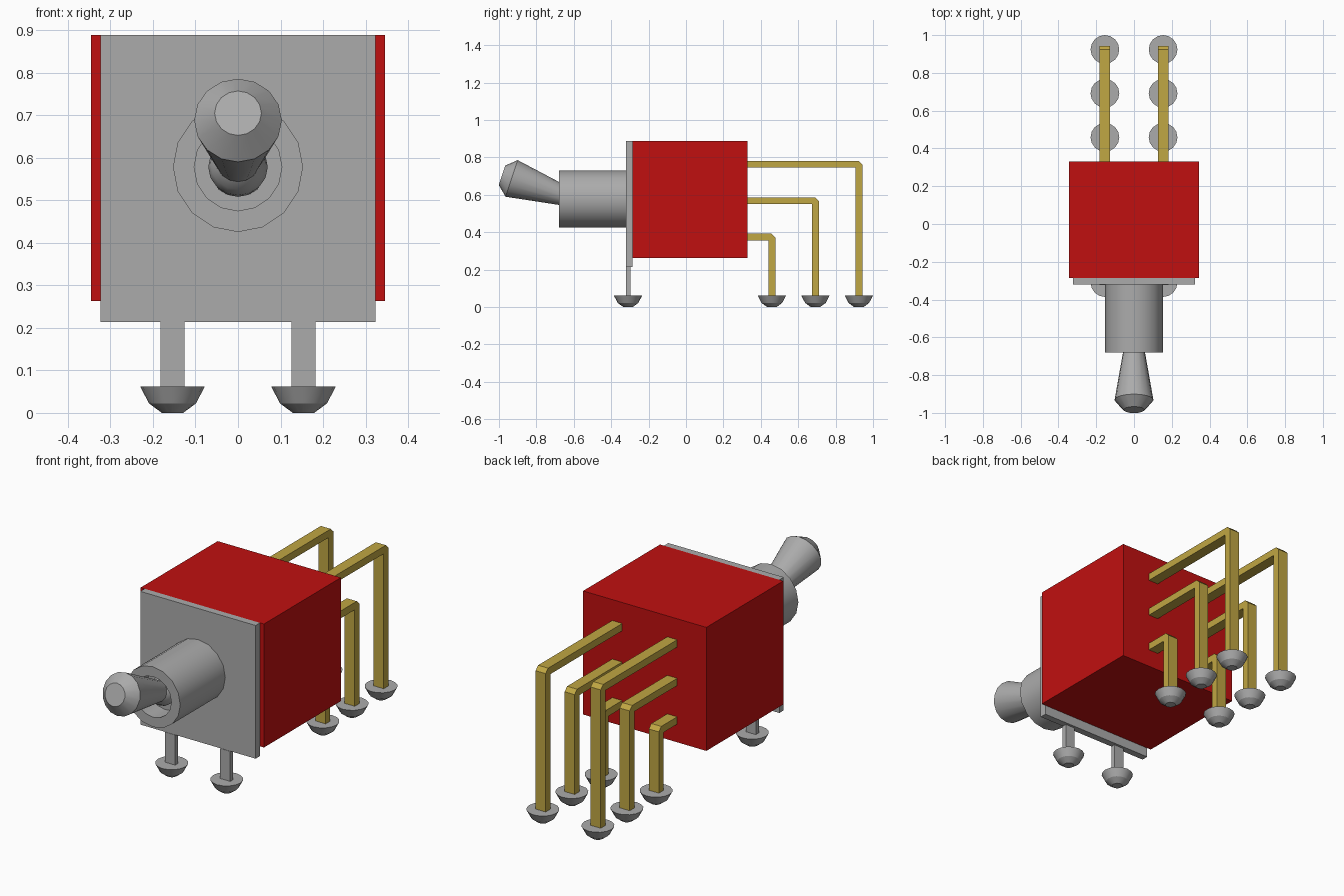
import bpy
import bmesh
import math
from mathutils import Matrix, Vector

cube = bpy.data.objects.get("Cube")
if cube:
    bpy.data.objects.remove(cube, do_unlink=True)


def material(name, rgb):
    m = bpy.data.materials.new(name)
    m.use_nodes = True
    m.diffuse_color = (*rgb, 1)
    m.node_tree.nodes["Principled BSDF"].inputs["Base Color"].default_value = (*rgb, 1)
    return m


RED = material("red plastic", (0.53, 0.005, 0.005))
GREY = material("grey metal", (0.41, 0.41, 0.41))
GOLD = material("gold contact", (0.53, 0.385, 0.056))


def finish(name, bm, mat, smooth=False):
    bmesh.ops.recalc_face_normals(bm, faces=bm.faces[:])
    mesh = bpy.data.meshes.new(name)
    bm.to_mesh(mesh)
    bm.free()
    mesh.materials.append(mat)
    ob = bpy.data.objects.new(name, mesh)
    bpy.context.collection.objects.link(ob)
    if smooth:
        bpy.ops.object.select_all(action='DESELECT')
        ob.select_set(True)
        bpy.context.view_layer.objects.active = ob
        bpy.ops.object.shade_smooth_by_angle(angle=math.radians(25))
    return ob


def box(name, lo, hi, mat):
    lo, hi = Vector(lo), Vector(hi)
    bm = bmesh.new()
    bmesh.ops.create_cube(bm, size=1, matrix=Matrix.Translation((lo + hi) / 2)
                          @ Matrix.Diagonal((*(hi - lo), 1)))
    return finish(name, bm, mat)


def lathe(name, profile, origin, tilt, mat, sides=16):
    """Spin (radius, height) points about an axis tilted from +z towards -y."""
    bm = bmesh.new()
    place = Matrix.Translation(origin) @ Matrix.Rotation(math.radians(tilt), 4, 'X')
    rings = []
    for r, h in profile:
        angles = [2 * math.pi * i / sides for i in range(sides)]
        rings.append([bm.verts.new(place @ Vector((r * math.cos(a), r * math.sin(a), h)))
                      for a in angles])
    for a, b in zip(rings, rings[1:]):
        for i in range(sides):
            j = (i + 1) % sides
            bm.faces.new((a[i], a[j], b[j], b[i]))
    bm.faces.new(rings[0])
    bm.faces.new(rings[-1])
    return finish(name, bm, mat, True)


def extrude_x(name, outline, x, half, mat):
    """Extrude a (y, z) outline across x."""
    bm = bmesh.new()
    face = bm.faces.new([bm.verts.new((x - half, y, z)) for y, z in outline])
    new = bmesh.ops.extrude_face_region(bm, geom=[face])["geom"]
    bmesh.ops.translate(bm, vec=(2 * half, 0, 0),
                        verts=[v for v in new if isinstance(v, bmesh.types.BMVert)])
    return finish(name, bm, mat)


# Housing and front bracket plate
box("housing", (-0.345, -0.285, 0.263), (0.345, 0.33, 0.888), RED)
box("bracket_plate", (-0.323, -0.32, 0.214), (0.323, -0.285, 0.888), GREY)

# Hollow bushing and tilted toggle lever with ball pivot
lathe("bushing", [(0.153, 0.31), (0.153, 0.68), (0.103, 0.68), (0.103, 0.58)],
      (0, 0, 0.578), 90, GREY)
lathe("toggle_lever",
      [(0.027, -0.065), (0.05, -0.05), (0.065, -0.027), (0.07, 0), (0.065, 0.027),
       (0.052, 0.047), (0.103, 0.35), (0.055, 0.404)],
      (0, -0.6, 0.578), 71.75, GREY)

# Solder blobs, bracket legs and bent contact pins, on both sides
BLOB = [(0.025, 0), (0.055, 0.022), (0.076, 0.062)]
HALF, THICK, BEVEL = 0.028, 0.037, 0.02
for side, x in (("left", 0.154), ("right", -0.154)):
    box(f"bracket_leg_{side}", (x - HALF, -0.322, 0.05), (x + HALF, -0.298, 0.214), GREY)
    lathe(f"bracket_solder_{side}", BLOB, (x, -0.31, 0), 0, GREY)
    for row, y, top in (("lower", 0.459, 0.392), ("middle", 0.692, 0.587),
                        ("upper", 0.924, 0.782)):
        back, front = y + THICK / 2, y - THICK / 2
        extrude_x(f"{row}_pin_{side}",
                  [(0.32, top), (back - BEVEL, top), (back, top - BEVEL), (back, 0.05),
                   (front, 0.05), (front, top - THICK), (0.32, top - THICK)],
                  x, HALF, GOLD)
        lathe(f"{row}_solder_{side}", BLOB, (x, y, 0), 0, GREY)
